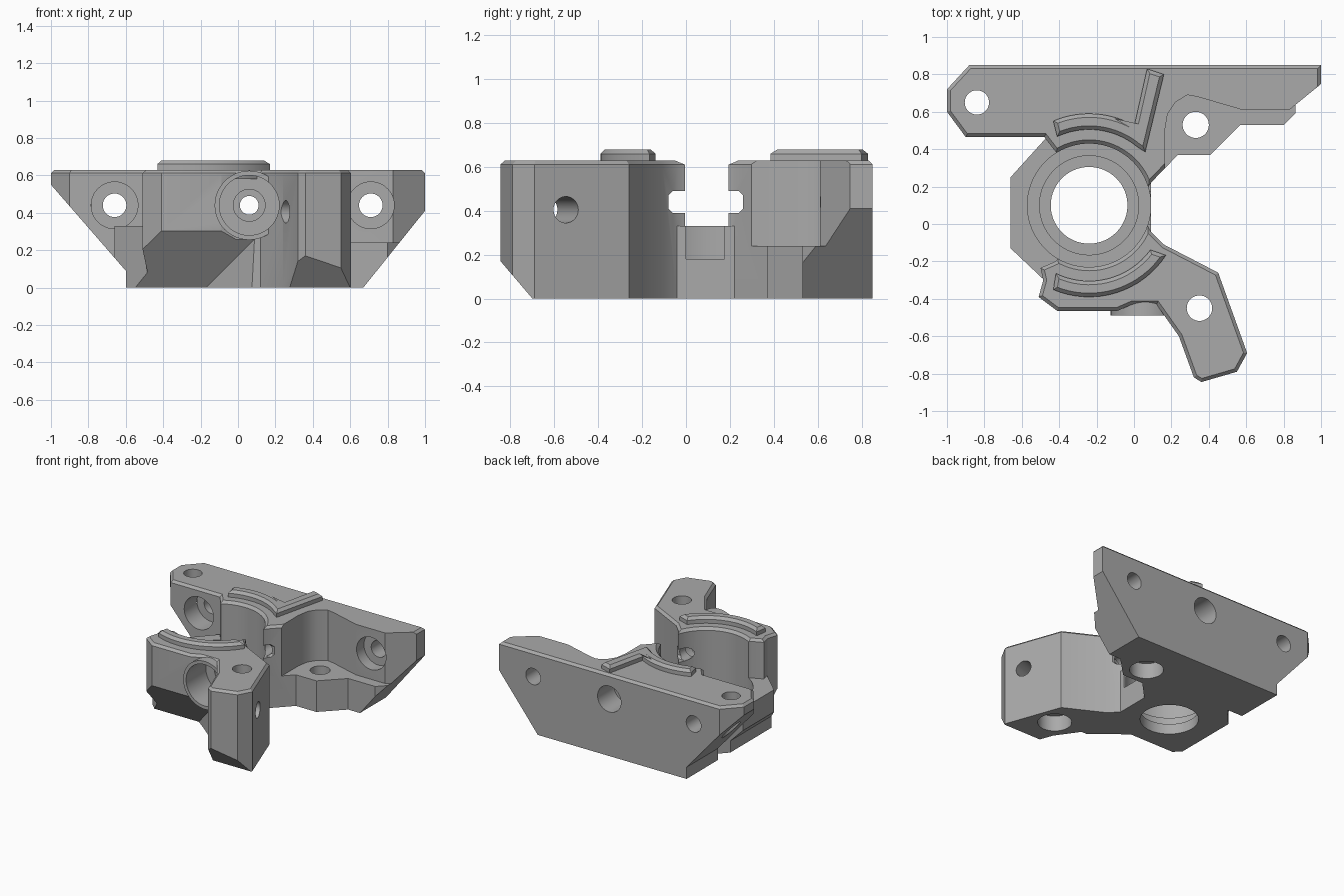
import bpy, bmesh, math
from mathutils import Vector, Matrix

if "Cube" in bpy.data.objects:
    bpy.data.objects.remove(bpy.data.objects["Cube"], do_unlink=True)

grey = bpy.data.materials.new("plain grey")
grey.use_nodes = True
tone = (0.4, 0.4, 0.4, 1)
grey.diffuse_color = tone
grey.node_tree.nodes["Principled BSDF"].inputs["Base Color"].default_value = tone


def make(name, bm):
    bmesh.ops.recalc_face_normals(bm, faces=bm.faces)
    mesh = bpy.data.meshes.new(name)
    bm.to_mesh(mesh)
    bm.free()
    mesh.materials.append(grey)
    ob = bpy.data.objects.new(name, mesh)
    bpy.context.collection.objects.link(ob)
    return ob


def prism(name, pts, low, high, chamfer=0, axis="z"):
    """Extrude an outline along z, y (x,z outline) or x (y,z outline)."""
    place = {"z": lambda a, b, h: (a, b, h),
             "y": lambda a, b, h: (a, h, b),
             "x": lambda a, b, h: (h, a, b)}[axis]
    bm = bmesh.new()
    face = bm.faces.new([bm.verts.new(place(a, b, low)) for a, b in pts])
    out = bmesh.ops.extrude_face_region(bm, geom=[face])
    top = [v for v in out["geom"] if isinstance(v, bmesh.types.BMVert)]
    shift = Vector(place(0, 0, high - low))
    bmesh.ops.translate(bm, verts=top, vec=shift)
    if chamfer:
        rim = [e for e in bm.edges if e.verts[0] in top and e.verts[1] in top]
        bmesh.ops.bevel(bm, geom=rim, offset=chamfer, segments=1, affect="EDGES")
    return make(name, bm)


def rod(name, start, end, r1, r2=None, sides=48):
    start, end = Vector(start), Vector(end)
    way = end - start
    bm = bmesh.new()
    turn = way.to_track_quat("Z", "Y").to_matrix().to_4x4()
    bmesh.ops.create_cone(bm, cap_ends=True, segments=sides, radius1=r1,
                          radius2=r1 if r2 is None else r2, depth=way.length,
                          matrix=Matrix.Translation((start + end) / 2) @ turn)
    return make(name, bm)


def box(name, x, y, z):
    return prism(name, [(x[0], y[0]), (x[1], y[0]), (x[1], y[1]), (x[0], y[1])], *z)


def combine(target, tool, operation):
    mod = target.modifiers.new("combine", "BOOLEAN")
    mod.operation, mod.solver, mod.object = operation, "EXACT", tool
    bpy.context.view_layer.objects.active = target
    bpy.ops.object.modifier_apply(modifier=mod.name)
    bpy.data.objects.remove(tool, do_unlink=True)


CX, CY, TOP, AXIS = -0.24, 0.1, 0.63, 0.44

# Rear mounting plate with wing and shelf
body = prism("bracket_body", [
    (-1, 0.72), (-0.88, 0.85), (1, 0.85), (1, 0.73), (0.8, 0.53), (0.57, 0.53),
    (0.41, 0.37), (0.235, 0.37), (0.09, 0.22), (0.065, 0.175), (CX, 0.175),
    (-0.43, 0.4), (-0.48, 0.465), (-0.9, 0.465), (-1, 0.6)], 0, TOP, 0.018)

# Recess above the shelf, and the sloped ends of the plate
combine(body, prism("shelf_recess", [
    (0.165, 0.05), (0.165, 0.5), (0.18, 0.59), (0.22, 0.65), (0.285, 0.69),
    (0.34, 0.68), (0.58, 0.61), (0.83, 0.61), (1.1, 0.83), (1.1, 0.05)],
    0.24, 0.8), "DIFFERENCE")
combine(body, prism("end_slope", [(1.1, 0.535), (0.67, 0), (0.6, -0.1), (1.1, -0.1)],
                    0, 1, axis="y"), "DIFFERENCE")

# Front jaw with arm
jaw = prism("front_jaw", [
    (-0.51, -0.39), (-0.41, -0.465), (-0.09, -0.465), (-0.01, -0.43), (0.12, -0.43),
    (0.24, -0.6), (0.32, -0.82), (0.36, -0.845), (0.55, -0.79), (0.605, -0.69),
    (0.45, -0.26), (0.16, -0.11), (0.09, -0.04), (0.07, 0), (CX, 0),
    (-0.42, -0.2), (-0.5, -0.235), (-0.485, -0.3)], 0, TOP, 0.018)
combine(jaw, prism("arm_slope", [(-0.95, 0.29), (-0.845, 0.17), (-0.7, 0), (-0.62, -0.1),
                                 (-0.95, -0.1)], 0.1, 1, axis="x"), "DIFFERENCE")

# Low barrel base joining the two
base = prism("barrel_base", [
    (-0.66, 0.25), (-0.47, 0.46), (0.05, 0.46), (0.09, 0.25), (0.09, -0.06),
    (0.05, -0.3), (-0.48, -0.3), (-0.66, -0.13)], 0, 0.33)
combine(body, base, "UNION")
combine(body, jaw, "UNION")
combine(body, prism("side_slope", [(-1.1, 0.665), (-0.6, 0.09), (-0.6, -0.1), (-1.1, -0.1)],
                    -1, 1, axis="y"), "DIFFERENCE")

# Sloped underside of the front
bm = bmesh.new()
for x, y, z in [(-1, -0.47, 0.31), (0.14, -0.47, 0.31), (-1, -0.235, 0), (-0.17, -0.235, 0),
                (0.18, -0.52, 0), (-1, -0.7, 0), (-1, -0.7, 0.31),
                (-1, -0.235, -0.1), (-0.17, -0.235, -0.1), (0.18, -0.52, -0.1), (-1, -0.7, -0.1)]:
    bm.verts.new((x, y, z))
bmesh.ops.convex_hull(bm, input=bm.verts)
combine(body, make("under_slope", bm), "DIFFERENCE")

# Screw boss on the front
combine(body, rod("screw_boss", (0.06, -0.49, AXIS), (0.06, -0.3, AXIS), 0.185), "UNION")

# Stepped barrel bore, slit and side notch
for r, low in [(0.33, 0.165), (0.265, 0.08), (0.205, -0.1)]:
    combine(body, rod("bore", (CX, CY, low), (CX, CY, 0.8), r, sides=80), "DIFFERENCE")
combine(body, rod("bore_rim", (CX, CY, TOP - 0.02), (CX, CY, TOP + 0.02), 0.33, 0.37, 80),
        "DIFFERENCE")
combine(body, box("slit", (-0.1, 0.3), (0, 0.175), (0.18, 0.8)), "DIFFERENCE")
combine(body, prism("notch", [(-0.08, 0.41), (-0.06, 0.39), (0.24, 0.39), (0.26, 0.41),
                              (0.26, 0.47), (0.24, 0.49), (-0.06, 0.49), (-0.08, 0.47)],
                    -0.1, 0.4, axis="x"), "DIFFERENCE")

# Screw holes: start, end, radius
holes = [
    ((-0.84, 0.65, -0.1), (-0.84, 0.65, 0.8), 0.065),
    ((0.33, 0.53, -0.1), (0.33, 0.53, 0.4), 0.07),
    ((0.33, 0.53, -0.1), (0.33, 0.53, 0.12), 0.12),
    ((0.35, -0.45, -0.1), (0.35, -0.45, 0.8), 0.068),
    ((0.35, -0.45, -0.1), (0.35, -0.45, 0.12), 0.12),
    ((-0.66, 0.4, AXIS), (-0.66, 1, AXIS), 0.063),
    ((-0.66, 0.4, AXIS), (-0.66, 0.62, AXIS), 0.125),
    ((0.71, 0.5, AXIS), (0.71, 1, AXIS), 0.063),
    ((0.71, 0.5, AXIS), (0.71, 0.7, AXIS), 0.125),
    ((0.06, -0.6, AXIS), (0.06, 1, AXIS), 0.05),
    ((0.06, -0.6, AXIS), (0.06, -0.25, AXIS), 0.16),
    ((0.06, -0.3, AXIS), (0.06, -0.15, AXIS), 0.085),
    ((0.06, 0.65, AXIS), (0.06, 1, AXIS), 0.1),
    ((0.1, -0.69, 0.405), (0.8, -0.47, 0.405), 0.06),
]
for start, end, r in holes:
    combine(body, rod("hole", start, end, r), "DIFFERENCE")


# Raised ridges on the top
def arc(r, a, b, n=16):
    angles = [math.radians(a + (b - a) * i / n) for i in range(n + 1)]
    return [(CX + r * math.cos(t), CY + r * math.sin(t)) for t in angles]


rear = arc(0.405, 115, 50) + [(0.06, 0.385), (0.16, 0.8), (0.07, 0.83), (0.0, 0.52)] + arc(0.49, 58, 113)
front = arc(0.405, -116, -36) + arc(0.49, -33, -113)
for name, pts in [("rear_ridge", rear), ("front_ridge", front)]:
    combine(body, prism(name, pts, TOP - 0.05, 0.68, 0.02), "UNION")

bpy.ops.object.select_all(action="DESELECT")
body.select_set(True)
bpy.context.view_layer.objects.active = body
bpy.ops.object.shade_smooth_by_angle(angle=math.radians(25))
